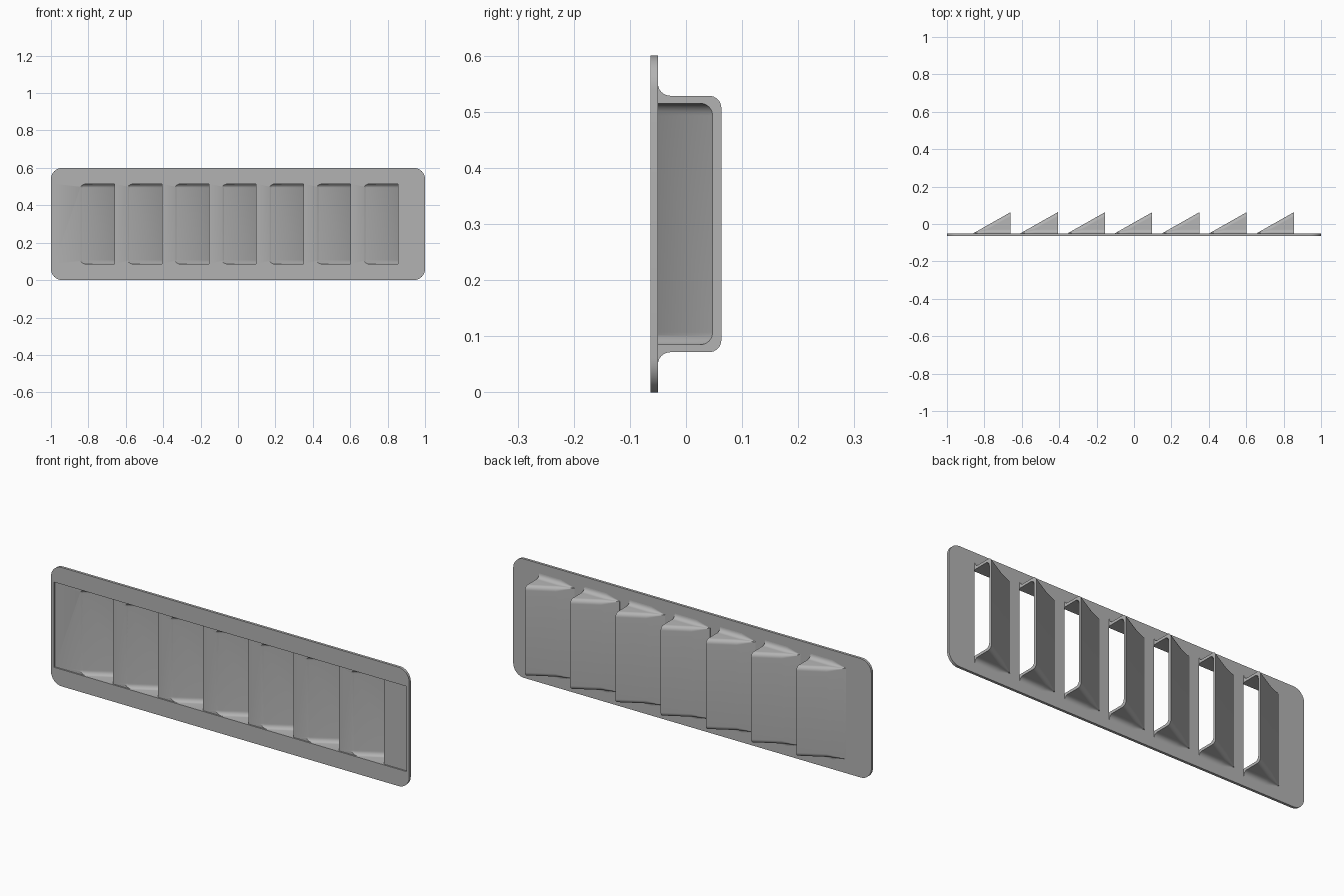
import bpy, bmesh, math

cube = bpy.data.objects.get("Cube")
if cube:
    bpy.data.objects.remove(cube, do_unlink=True)

COUNT, PITCH, FIRST_END = 7, 0.2525, -0.66
LENGTH, RISE = 0.2, 0.113
SLOPE = RISE / LENGTH
FRONT, BACK, MID = -0.063, -0.05, 0.3
WALL, RADIUS, HALF = 0.0155, 0.022, 0.2285
ENDS = [FIRST_END + i * PITCH for i in range(COUNT)]

grey = bpy.data.materials.new("metal grey")
grey.use_nodes = True
grey.diffuse_color = (0.45, 0.45, 0.45, 1)
grey.node_tree.nodes["Principled BSDF"].inputs["Base Color"].default_value = grey.diffuse_color


def arc(cx, cy, r, a0, a1, n=8):
    angles = [math.radians(a0 + (a1 - a0) * i / n) for i in range(n + 1)]
    return [(cx + r * math.cos(a), cy + r * math.sin(a)) for a in angles]


def loft(bm, rings):
    """Skin a closed solid through rings of matching points."""
    loops = [[bm.verts.new(p) for p in ring] for ring in rings]
    n = len(loops[0])
    for a, b in zip(loops, loops[1:]):
        for i in range(n):
            bm.faces.new((a[i], a[(i + 1) % n], b[(i + 1) % n], b[i]))
    bm.faces.new(loops[0][::-1])
    bm.faces.new(loops[-1])


def finish(name, bm):
    bmesh.ops.recalc_face_normals(bm, faces=bm.faces)
    mesh = bpy.data.meshes.new(name)
    bm.to_mesh(mesh)
    bm.free()
    mesh.materials.append(grey)
    obj = bpy.data.objects.new(name, mesh)
    bpy.context.collection.objects.link(obj)
    return obj


def section(x, half):
    """Mirror half an outline of (z, y) points about the middle height."""
    full = half + [(-z, y) for z, y in reversed(half)]
    return [(x, y, MID + z) for z, y in full]


def outer_section(x, h):
    r = min(RADIUS, h / 2)
    foot = arc(HALF + r, BACK + r, r, 270, 180)
    top = arc(HALF - r, BACK + h - r, r, 0, 90)
    return section(x, [(HALF + r, BACK - 0.002)] + foot + top)


def inner_section(x, start):
    top = BACK + (x - start) * SLOPE - WALL
    w = HALF - 0.0135
    return section(x, [(w, -0.13)] + arc(w - RADIUS, top - RADIUS, RADIUS, 0, 90))


def hollow_cutter(name, extra):
    bm = bmesh.new()
    for end in ENDS:
        start = end - LENGTH
        loft(bm, [inner_section(x, start) for x in (start - 0.035, end + extra)])
    return finish(name, bm)


def cut(obj, cutter):
    mod = obj.modifiers.new("cut", 'BOOLEAN')
    mod.operation, mod.solver, mod.object = 'DIFFERENCE', 'EXACT', cutter
    bpy.context.view_layer.objects.active = obj
    bpy.ops.object.modifier_apply(modifier=mod.name)
    bpy.data.objects.remove(cutter, do_unlink=True)


# Backing plate with rounded corners
corner = 0.06
outline = []
for sx, sz, a in ((1, 1, 0), (-1, 1, 90), (-1, -1, 180), (1, -1, 270)):
    outline += arc(sx * (1 - corner), MID + sz * (MID - corner), corner, a, a + 90)
bm = bmesh.new()
loft(bm, [[(x, y, z) for x, z in outline] for y in (FRONT, BACK)])
plate = finish("vent_plate", bm)

# Shallow recess on the front of the plate
bm = bmesh.new()
loft(bm, [[(sx * 0.984, y, MID + sz * 0.215) for sx, sz in ((1, 1), (-1, 1), (-1, -1), (1, -1))]
          for y in (-0.1, FRONT + 0.007)])
cut(plate, finish("recess_cutter", bm))
cut(plate, hollow_cutter("slot_cutter", 0))

# Sloped louvre hoods, flared at the base and open at one end
bm = bmesh.new()
steps = [0.01, 0.06, 0.12, 0.2, 0.3, 0.39, 1]
for end in ENDS:
    loft(bm, [outer_section(end - LENGTH * (1 - t), RISE * t) for t in steps])
hoods = finish("louvre_hoods", bm)
cut(hoods, hollow_cutter("hood_cutter", 0.03))

# Smooth the bends and keep folded edges crisp
for obj in (plate, hoods):
    bpy.ops.object.select_all(action='DESELECT')
    obj.select_set(True)
    bpy.context.view_layer.objects.active = obj
    bpy.ops.object.shade_smooth_by_angle(angle=math.radians(30))
